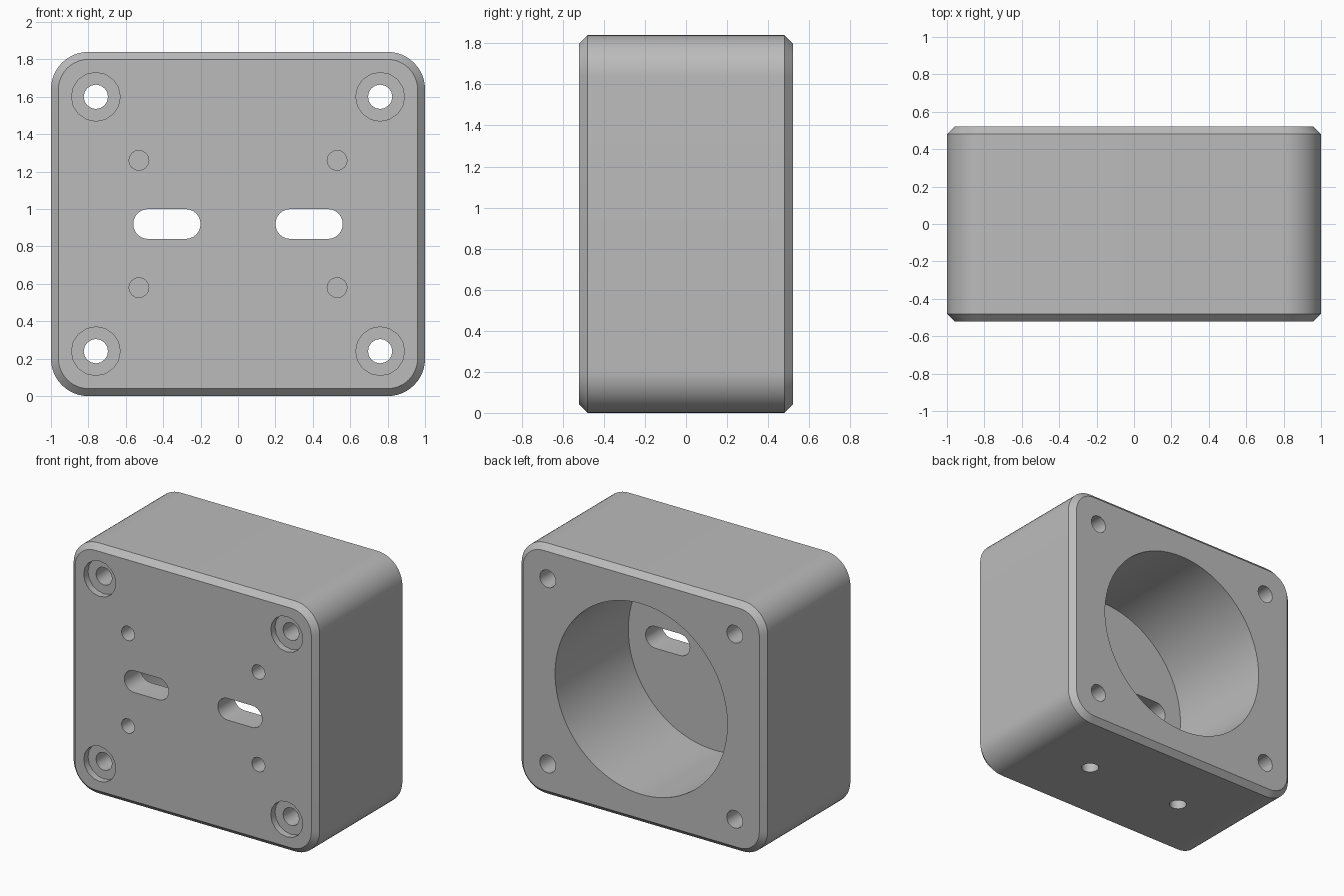
import bpy, bmesh
from math import sin, cos, pi, radians
from mathutils import Matrix

cube = bpy.data.objects.get("Cube")
if cube:
    bpy.data.objects.remove(cube, do_unlink=True)

MID = 0.92      # height of the centre
BACK = 0.52     # half depth
grey = bpy.data.materials.new("plain grey")
grey.use_nodes = True
grey.diffuse_color = (0.5, 0.5, 0.5, 1)
grey.node_tree.nodes["Principled BSDF"].inputs["Base Color"].default_value = (0.5, 0.5, 0.5, 1)


def rounded_prism(name, hw, hh, radius, segs, levels, place):
    """Rounded rectangle swept along y; levels are (y, inset) rings."""
    bm = bmesh.new()
    rings = []
    for y, inset in levels:
        ring = []
        for q, (sx, sz) in enumerate([(1, 1), (-1, 1), (-1, -1), (1, -1)]):
            for i in range(segs + 1):
                a = (q + i / segs) * pi / 2
                r = radius - inset
                ring.append(bm.verts.new((sx * (hw - radius) + r * cos(a), y,
                                          sz * (hh - radius) + r * sin(a))))
        rings.append(ring)
    n = len(rings[0])
    for a, b in zip(rings, rings[1:]):
        for i in range(n):
            bm.faces.new((a[i], a[(i + 1) % n], b[(i + 1) % n], b[i]))
    bm.faces.new(rings[0])
    bm.faces.new(rings[-1])
    bmesh.ops.remove_doubles(bm, verts=bm.verts, dist=1e-5)
    bmesh.ops.recalc_face_normals(bm, faces=bm.faces)
    bm.transform(place)
    mesh = bpy.data.meshes.new(name)
    bm.to_mesh(mesh)
    bm.free()
    mesh.materials.append(grey)
    obj = bpy.data.objects.new(name, mesh)
    bpy.context.collection.objects.link(obj)
    return obj


def at(x, z):
    return Matrix.Translation((x, 0, z))


# Chamfered housing block
body = rounded_prism("housing", 1, MID, 0.2, 12,
                     [(-BACK, 0.04), (0.04 - BACK, 0), (BACK - 0.04, 0), (BACK, 0.04)],
                     at(0, MID))
cutters = []


def hole(name, r, y0, y1, place, segs=4, hw=None):
    obj = rounded_prism(name, hw or r, r, r, segs, [(y0, 0), (y1, 0)], place)
    obj.hide_render = True
    cutters.append(obj)


# Large round pocket open at the back
hole("pocket_cutter", 0.7, -0.33, 0.6, at(0, MID), segs=24)

for sx in (-1, 1):
    # Cable slots through the front wall
    hole("slot_cutter", 0.08, -0.6, -0.2, at(sx * 0.38, MID), segs=6, hw=0.18)
    for sz in (-1, 1):
        # Corner bolt holes with counterbores
        corner = at(sx * 0.76, MID + sz * 0.68)
        hole("bolt_cutter", 0.065, -0.6, 0.6, corner)
        hole("counterbore_cutter", 0.13, -0.6, 0.05 - BACK, corner)
        # Blind screw holes in the front
        hole("screw_cutter", 0.053, -0.6, 0.15 - BACK, at(sx * 0.53, MID + sz * 0.34))
    # Blind mounting holes in the underside
    hole("base_hole_cutter", 0.06, -0.1, 0.22,
         at(sx * 0.4, 0) @ Matrix.Rotation(pi / 2, 4, "X"))

bpy.context.view_layer.objects.active = body
for c in cutters:
    mod = body.modifiers.new("cut", "BOOLEAN")
    mod.operation = "DIFFERENCE"
    mod.solver = "EXACT"
    mod.object = c
    bpy.ops.object.modifier_apply(modifier=mod.name)
for c in cutters:
    bpy.data.objects.remove(c, do_unlink=True)

# Smooth rounds, crisp edges
bpy.ops.object.select_all(action="DESELECT")
body.select_set(True)
bpy.ops.object.shade_smooth_by_angle(angle=radians(30))
